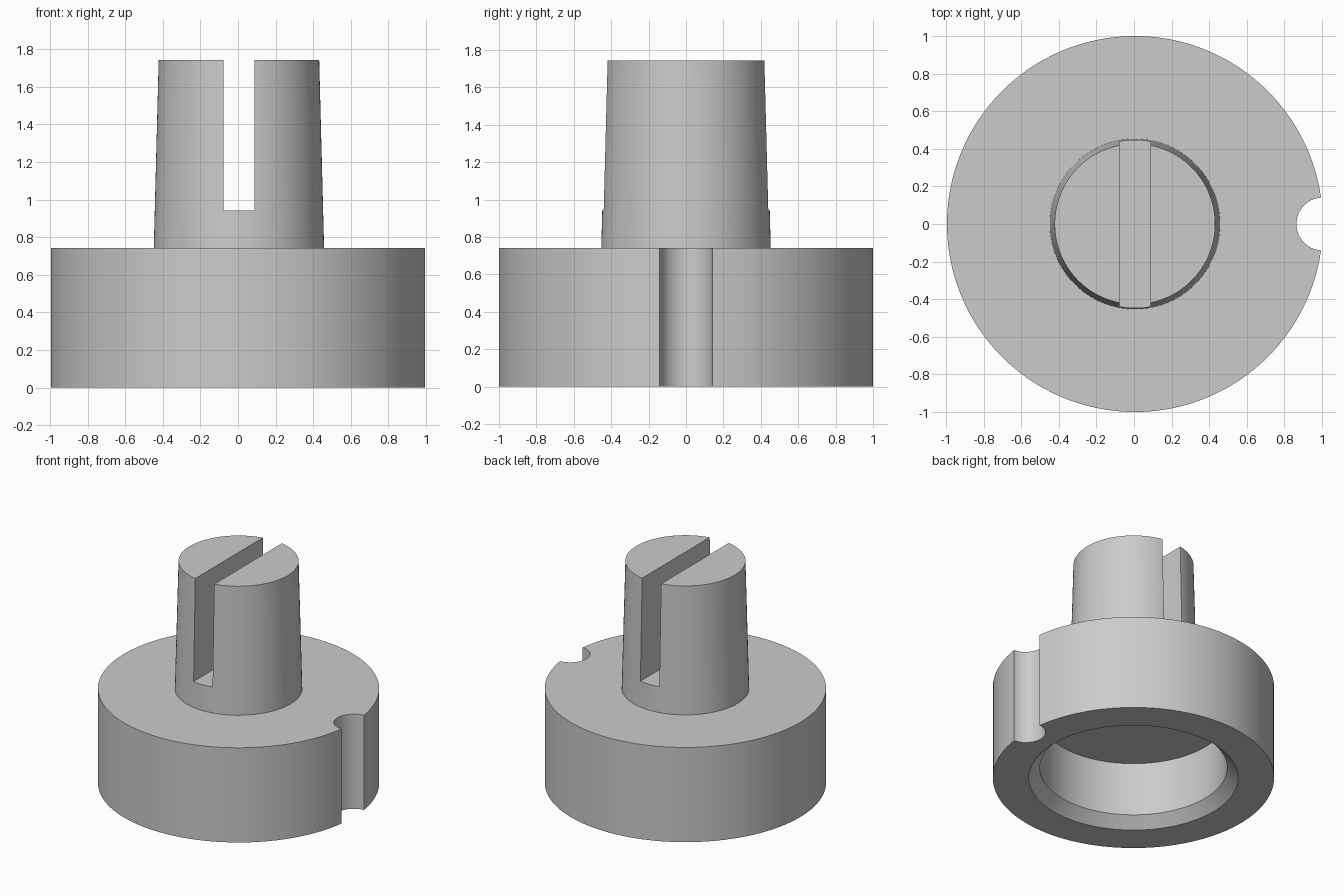
import bpy, bmesh
from math import radians, tau
from mathutils import Vector

if "Cube" in bpy.data.objects:
    bpy.data.objects.remove(bpy.data.objects["Cube"], do_unlink=True)

OFFSET_X = 0.005          # recentres the body after the notch trims its rim
SEGMENTS = 128
BASE_H, TOP_H, SLOT_Z = 0.743, 1.743, 0.943

grey = bpy.data.materials.new("plain_grey")
grey.use_nodes = True
colour = (0.6, 0.6, 0.6, 1)
grey.diffuse_color = colour
grey.node_tree.nodes["Principled BSDF"].inputs["Base Color"].default_value = colour


def lathe(name, profile):
    """Spin a radius/height profile, closed on the axis, around z."""
    bm = bmesh.new()
    verts = [bm.verts.new((r, 0, z)) for r, z in profile]
    edges = [bm.edges.new(pair) for pair in zip(verts, verts[1:])]
    bmesh.ops.spin(bm, geom=verts + edges, cent=(0, 0, 0), axis=(0, 0, 1),
                   angle=tau, steps=SEGMENTS, use_merge=True)
    bmesh.ops.remove_doubles(bm, verts=bm.verts, dist=1e-5)
    bmesh.ops.recalc_face_normals(bm, faces=bm.faces)
    mesh = bpy.data.meshes.new(name)
    bm.to_mesh(mesh)
    bm.free()
    obj = bpy.data.objects.new(name, mesh)
    bpy.context.collection.objects.link(obj)
    obj.location.x = OFFSET_X
    return obj


def cut(target, cutter):
    """Subtract a cutter from the target, then discard it."""
    cutter.hide_render = True
    mod = target.modifiers.new("cut", 'BOOLEAN')
    mod.operation, mod.solver, mod.object = 'DIFFERENCE', 'EXACT', cutter
    bpy.ops.object.select_all(action='DESELECT')
    target.select_set(True)
    bpy.context.view_layer.objects.active = target
    bpy.ops.object.modifier_apply(modifier=mod.name)
    bpy.data.objects.remove(cutter, do_unlink=True)


# Body: recess with chamfered mouth, thick rim, tapered shaft
body = lathe("slotted_hub", [
    (0, 0.5), (0.666, 0.5), (0.666, 0.08), (0.745, 0),
    (1, 0), (1, BASE_H), (0.453, BASE_H), (0.427, TOP_H), (0, TOP_H)])
body.data.materials.append(grey)

# Round notch down the left side of the rim
bpy.ops.mesh.primitive_cylinder_add(vertices=64, radius=0.141, depth=2,
                                    location=(1 + OFFSET_X, 0, 0.4))
cut(body, bpy.context.object)

# Slot through the shaft, front to back
bpy.ops.mesh.primitive_cube_add(size=1, location=(OFFSET_X, 0, SLOT_Z + 0.5))
slot = bpy.context.object
slot.scale = Vector((0.165, 2, 1))
cut(body, slot)

# Smooth round walls, sharp rims
body.select_set(True)
bpy.context.view_layer.objects.active = body
bpy.ops.object.shade_smooth_by_angle(angle=radians(30))
